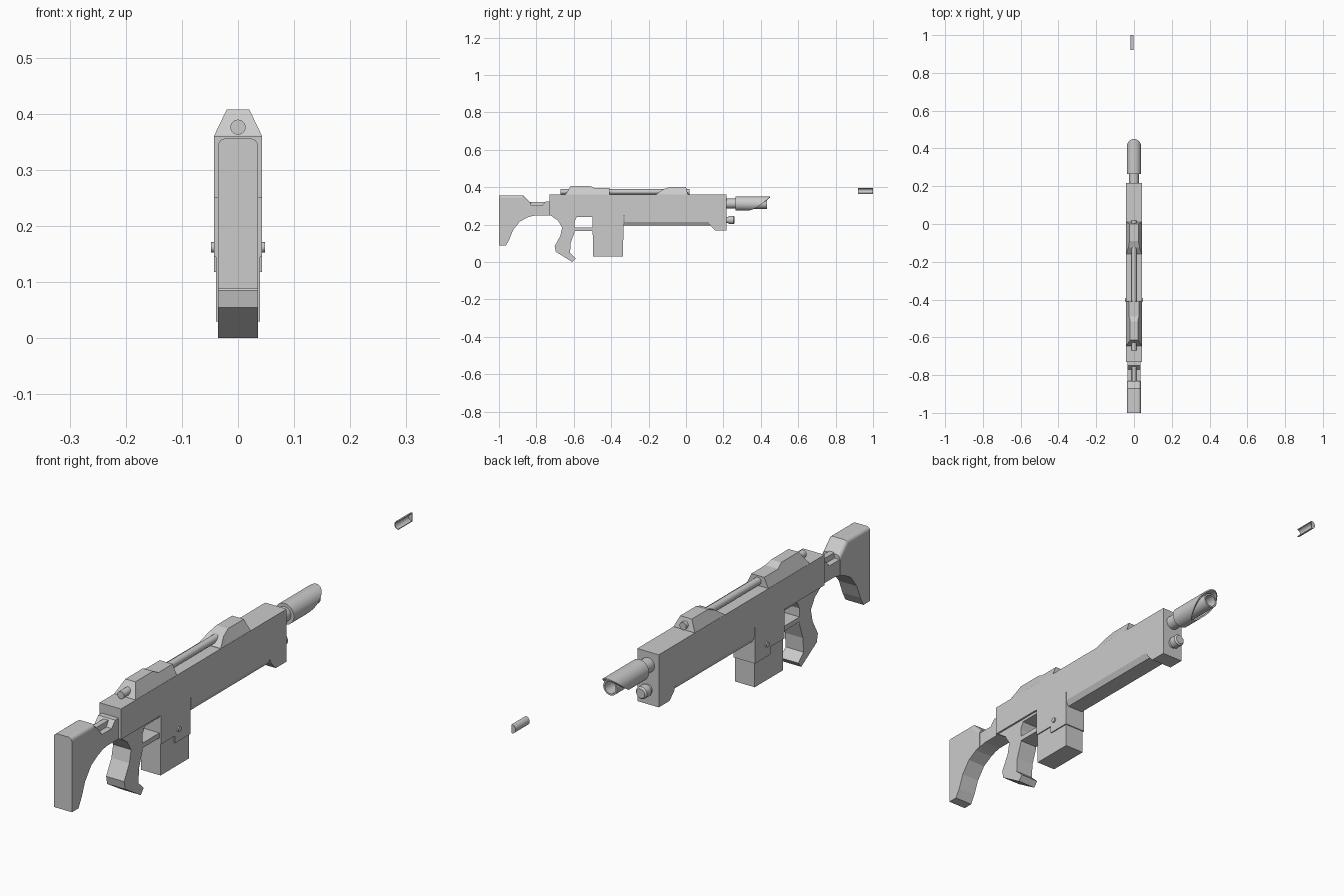
import bpy, bmesh
from math import sin, cos, pi

cube = bpy.data.objects.get("Cube")
if cube:
    bpy.data.objects.remove(cube, do_unlink=True)

grey = bpy.data.materials.new("plain_grey")
grey.use_nodes = True
grey.diffuse_color = (0.6, 0.6, 0.6, 1)
grey.node_tree.nodes["Principled BSDF"].inputs["Base Color"].default_value = (0.6, 0.6, 0.6, 1)


def finish(name, bm, smooth=False):
    bmesh.ops.recalc_face_normals(bm, faces=bm.faces)
    mesh = bpy.data.meshes.new(name)
    bm.to_mesh(mesh)
    bm.free()
    mesh.materials.append(grey)
    ob = bpy.data.objects.new(name, mesh)
    bpy.context.collection.objects.link(ob)
    if smooth:
        bpy.ops.object.select_all(action='DESELECT')
        ob.select_set(True)
        bpy.context.view_layer.objects.active = ob
        bpy.ops.object.shade_smooth_by_angle(angle=0.6)
    return ob


def loft(name, rings, caps=True, closed=False, smooth=False):
    """Skin a row of equal rings of points."""
    bm = bmesh.new()
    rows = [[bm.verts.new(p) for p in ring] for ring in rings]
    n = len(rows[0])
    pairs = list(zip(rows, rows[1:])) + ([(rows[-1], rows[0])] if closed else [])
    for a, b in pairs:
        for i in range(n):
            j = (i + 1) % n
            bm.faces.new((a[i], a[j], b[j], b[i]))
    if caps:
        bm.faces.new(rows[0])
        bm.faces.new(rows[-1])
    return finish(name, bm, smooth)


def side_prism(name, outline, half):
    """Extrude a (y, z) outline across the width."""
    return loft(name, [[(x, y, z) for y, z in outline] for x in (-half, half)])


def long_prism(name, section, y0, y1):
    """Extrude an (x, z) section along the length."""
    return loft(name, [[(x, y, z) for x, z in section] for y in (y0, y1)])


def circle(y, z, r, n=24, slant=0.0):
    """Ring around the length; slant pushes its top forward."""
    pts = []
    for i in range(n):
        a = 2 * pi * i / n
        push = slant * ((1 + sin(a)) / 2) ** 0.6
        pts.append((r * cos(a), y + push, z + r * sin(a)))
    return pts


def box(name, half, y0, y1, z0, z1):
    return side_prism(name, [(y0, z0), (y1, z0), (y1, z1), (y0, z1)], half)


# Receiver with chamfered fore end and nose block
W = 0.043
side_prism("receiver", [(-0.73, 0.25), (-0.33, 0.25), (-0.33, 0.215), (0.17, 0.215),
                        (0.217, 0.215), (0.217, 0.36), (-0.73, 0.36)], W)
long_prism("fore_end_underside", [(-W, 0.215), (-0.032, 0.195), (0.032, 0.195), (W, 0.215)],
           -0.333, 0.15)
side_prism("nose_block", [(0.12, 0.215), (0.13, 0.195), (0.155, 0.17), (0.217, 0.17),
                          (0.217, 0.215)], W)

# Magazine well, magazine and catch
side_prism("magazine_well", [(-0.5, 0.25), (-0.5, 0.145), (-0.42, 0.145), (-0.42, 0.118),
                             (-0.333, 0.118), (-0.333, 0.25)], W)
box("magazine", 0.039, -0.498, -0.337, 0.03, 0.2)
catch = [[(x, -0.4 + 0.009 * cos(i * pi / 8), 0.162 + 0.009 * sin(i * pi / 8))
          for i in range(16)] for x in (-0.048, 0.048)]
loft("magazine_catch", catch, smooth=True)

# Grip and trigger guard
side_prism("grip", [(-0.725, 0.255), (-0.725, 0.25), (-0.685, 0.222), (-0.662, 0.185),
                    (-0.672, 0.14), (-0.702, 0.085), (-0.696, 0.055), (-0.607, 0),
                    (-0.59, 0.02), (-0.62, 0.048), (-0.617, 0.1), (-0.597, 0.157),
                    (-0.597, 0.215), (-0.585, 0.238), (-0.58, 0.255)], 0.036)
box("trigger_guard", 0.036, -0.6, -0.495, 0.166, 0.184)
box("guard_roof", 0.036, -0.6, -0.495, 0.24, 0.252)

# Stock: shoulder piece with rounded upper edges, neck and ridge
stock = side_prism("stock", [(-1, 0.088), (-0.963, 0.088), (-0.945, 0.12), (-0.925, 0.17),
                             (-0.89, 0.215), (-0.85, 0.238), (-0.83, 0.244), (-0.83, 0.317),
                             (-0.87, 0.356), (-1, 0.356)], 0.036)
bm = bmesh.new()
bm.from_mesh(stock.data)
upper = [e for e in bm.edges
         if all(v.co.z > 0.3 for v in e.verts) and abs(e.verts[0].co.x - e.verts[1].co.x) < 0.01]
bmesh.ops.bevel(bm, geom=upper, offset=0.014, segments=4, profile=0.5, affect='EDGES')
bm.to_mesh(stock.data)
bm.free()
side_prism("stock_neck", [(-0.835, 0.243), (-0.8, 0.25), (-0.725, 0.25), (-0.725, 0.325),
                          (-0.75, 0.325), (-0.77, 0.302), (-0.835, 0.302)], 0.034)
long_prism("neck_ridge", [(-0.014, 0.295), (0.014, 0.295), (0.01, 0.32), (-0.01, 0.32)],
           -0.84, -0.74)


# Tapered housings on the top and the rod through them
def housing(name, stations):
    rings = []
    for y, z in stations:
        top = W - 0.48 * (z - 0.36)
        rings.append([(-W, y, 0.358), (W, y, 0.358), (top, y, z), (-top, y, z)])
    loft(name, rings)


housing("rear_housing", [(-0.645, 0.361), (-0.615, 0.408), (-0.515, 0.408),
                         (-0.49, 0.396), (-0.41, 0.396)])
housing("front_housing", [(-0.16, 0.361), (-0.125, 0.388), (-0.09, 0.401), (0, 0.401),
                          (0.01, 0.362)])
loft("top_rod", [circle(-0.67, 0.376, 0.0135), circle(0.018, 0.376, 0.0135)], smooth=True)

# Barrel, slanted muzzle shroud and inner tube
Z = 0.3125
loft("barrel", [circle(0.21, Z, 0.026), circle(0.29, Z, 0.026)], smooth=True)
loft("muzzle_shroud", [circle(0.265, Z, 0.038, 40), circle(0.325, Z, 0.038, 40, 0.125),
                       circle(0.325, Z, 0.033, 40, 0.125), circle(0.265, Z, 0.033, 40)],
     caps=False, closed=True, smooth=True)
loft("shroud_back", [circle(0.266, Z, 0.037), circle(0.274, Z, 0.037)], smooth=True)
loft("muzzle_tube", [circle(0.27, Z, 0.028), circle(0.433, Z, 0.028),
                     circle(0.433, Z, 0.022), circle(0.27, Z, 0.022)],
     caps=False, closed=True, smooth=True)

# Short tube below the barrel
loft("lower_tube", [circle(0.21, 0.225, 0.017), circle(0.228, 0.225, 0.017),
                    circle(0.228, 0.225, 0.022), circle(0.254, 0.225, 0.022),
                    circle(0.26, 0.225, 0.017)], smooth=True)

# Detached half shell far ahead of the muzzle, open towards the left
arc = [(pi / 2 + pi * i / 10) for i in range(11)]
section = [(-0.003 + 0.016 * cos(a), 0.381 + 0.016 * sin(a)) for a in arc]
section += [(-0.003 + 0.013 * cos(a), 0.381 + 0.013 * sin(a)) for a in reversed(arc)]
long_prism("loose_shell", section, 0.92, 1.0)
long_prism("loose_shell_end", section[:11], 0.997, 1.0)
